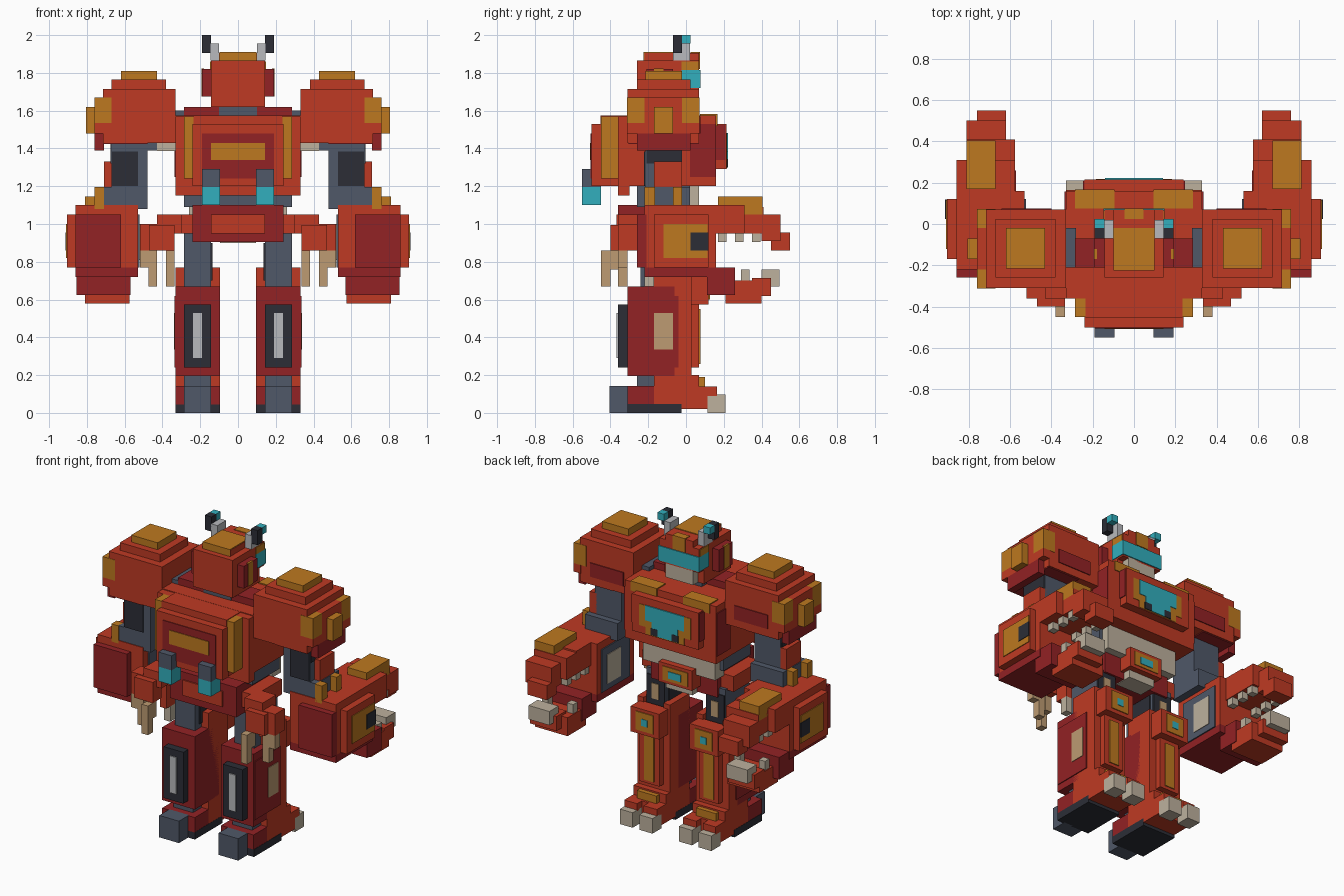
import bpy
import bmesh
from mathutils import Matrix, Vector

if "Cube" in bpy.data.objects:
    bpy.data.objects.remove(bpy.data.objects["Cube"])


def paint(name, red, green, blue):
    mat = bpy.data.materials.new(name)
    mat.use_nodes = True
    mat.diffuse_color = (red, green, blue, 1)
    mat.node_tree.nodes["Principled BSDF"].inputs["Base Color"].default_value = (red, green, blue, 1)
    return mat


ORANGE = paint("orange red", .52, .042, .017)
CRIMSON = paint("dark red", .29, .016, .018)
GOLD = paint("gold", .51, .19, .014)
SLATE = paint("slate", .08, .098, .14)
BLACK = paint("near black", .025, .027, .037)
CYAN = paint("cyan", .032, .43, .51)
BONE = paint("bone", .51, .44, .34)
TAN = paint("tan", .51, .33, .17)
SILVER = paint("silver", .48, .49, .51)


def block(name, mat, x, y, z):
    """Axis-aligned block; ranges are in hundredths of a unit."""
    low, high = (Vector(corner) / 100 for corner in zip(x, y, z))
    bm = bmesh.new()
    place = Matrix.Translation((low + high) / 2) @ Matrix.Diagonal((*(high - low), 1))
    bmesh.ops.create_cube(bm, size=1, matrix=place)
    mesh = bpy.data.meshes.new(name)
    bm.to_mesh(mesh)
    bm.free()
    mesh.materials.append(mat)
    bpy.context.collection.objects.link(bpy.data.objects.new(name, mesh))


def middle(name, mat, half, y, z):
    block(name, mat, (-half, half), y, z)


def pair(name, mat, x, y, z):
    block("left_" + name, mat, x, y, z)
    block("right_" + name, mat, (-x[1], -x[0]), y, z)


# Head
middle("head_block", ORANGE, 14.3, (-26, 7), (171, 186.5))
middle("head_lower_block", ORANGE, 14.3, (-26, 2), (162, 171))
middle("head_cap", ORANGE, 10, (-22, 7), (186, 190.5))
middle("head_cap_top_panel", GOLD, 9.8, (-22.4, -2), (186.5, 191))
middle("brow_crest", GOLD, 4.5, (2.5, 7.5), (182, 191))
pair("brow_side_panel", GOLD, (14, 14.8), (-2.5, 6.5), (181.5, 186))
middle("visor", CYAN, 14.8, (-2.5, 7.6), (172, 181.5))
middle("mouth_plate", BONE, 10, (1, 7), (162, 172))
pair("ear", CRIMSON, (14, 19), (-21, -7), (167.5, 182))
pair("ear_stripe", GOLD, (18, 19.4), (-17, -12), (167.5, 182.4))
pair("antenna_base", SILVER, (10, 14.5), (-7, 2), (186.5, 195.5))
pair("antenna_rear", BLACK, (14.3, 19), (-7, -2), (190.5, 200))
pair("antenna_front", CYAN, (14.3, 19), (-2, 2.4), (195.5, 200))

# Chest
middle("neck", SLATE, 10, (-21.5, -2), (150, 162.4))
middle("collar", CRIMSON, 28.5, (-21, -7), (150, 162))
middle("chest_core", ORANGE, 33, (-31, 16), (120, 157.5))
middle("chest_front", ORANGE, 24, (15, 21.5), (129, 153))
pair("collar_front", GOLD, (9.5, 28.5), (7.5, 16.6), (152, 158.2))
pair("chest_side_panel", CRIMSON, (32.5, 33.6), (2, 15.8), (125, 153))
pair("chest_front_side", CRIMSON, (23.5, 24.6), (16, 21), (134, 152.5))
middle("window_frame", GOLD, 18.5, (21, 21.8), (134, 148))
middle("window_lower_frame", GOLD, 14, (21, 21.8), (129.5, 134.5))
middle("window_upper", CYAN, 14, (21, 22.2), (138.5, 148.2))
middle("window_lower", CYAN, 9.5, (21, 22.2), (134, 139))
middle("window_tip", CYAN, 5, (21, 22.2), (130, 134.5))
pair("window_mark", BLACK, (5, 10), (21, 22.3), (130, 134.5))
pair("shoulder_joint", SLATE, (28, 50), (-21, -2), (139, 160))
pair("shoulder_joint_cover", BONE, (33, 43), (-21.4, -2), (138.6, 143.2))

# Backpack and thrusters
middle("backpack_base", ORANGE, 33, (-36, -30), (115, 157))
middle("backpack_frame", GOLD, 28.5, (-45, -35), (124, 157))
middle("backpack_frame_top", ORANGE, 23.5, (-45.2, -30), (120, 157.4))
middle("backpack_shell", ORANGE, 24, (-50, -44), (120, 153))
middle("backpack_panel", CRIMSON, 19, (-50.5, -49), (124, 148))
middle("backpack_emblem", GOLD, 14.3, (-50.9, -49), (134, 143))
pair("thruster", SLATE, (9.5, 19), (-55, -45), (119.5, 129))
pair("thruster_glow", CYAN, (9.5, 19), (-55, -45), (110, 119.5))

# Waist and pelvis
middle("waist", SLATE, 28.5, (-26, 2), (109, 121))
middle("belly_plate", BONE, 26, (-2, 7), (104, 120))
middle("pelvis", CRIMSON, 24, (-36, 2), (90.5, 110))
middle("pelvis_panel", ORANGE, 14.3, (-36.8, -35), (95, 105))
pair("hip_flank", ORANGE, (23, 33), (-30, -2), (95, 105))
middle("belt_buckle", ORANGE, 12, (2, 11), (95, 108))
middle("buckle_panel", GOLD, 9, (10, 11.5), (97, 106))
middle("buckle_gem", CYAN, 4.5, (10, 11.9), (99, 103.5))
middle("crotch_guard", BONE, 9.5, (-5, 7), (90, 100))

# Small clawed arms behind the hips
pair("claw_arm", ORANGE, (30, 43), (-36, -22), (95, 105))
pair("claw_wrist", ORANGE, (42, 52), (-36, -26), (86, 100))
pair("claw_hand", ORANGE, (33.5, 47), (-40, -31), (86, 99.5))
pair("claw_outer_finger", TAN, (43, 52), (-36, -31), (77, 86))
pair("claw_outer_tip", TAN, (43, 47.5), (-36, -31), (67, 77))
pair("claw_inner_finger", TAN, (33.5, 38), (-45, -36), (76, 86))
pair("claw_inner_tip", TAN, (33.5, 38), (-45, -40), (67, 81))
pair("claw_thumb", BONE, (33.5, 38), (-22, -17), (67, 77))
pair("claw_thumb_base", ORANGE, (33.5, 38), (-26, -17), (77, 95))

# Stepped shoulder pads
pair("shoulder_pad", ORANGE, (33, 71.5), (-31, 7), (143, 171.5))
pair("shoulder_step", ORANGE, (38, 67), (-26, 2.5), (171, 176.5))
pair("shoulder_cap", GOLD, (43, 62), (-21.5, -2), (176, 181))
pair("shoulder_outer_plate", ORANGE, (71, 76), (-22, -2), (148, 167))
pair("shoulder_outer_flap", CRIMSON, (71, 76), (-26, 2.5), (139, 148))
pair("shoulder_bottom", CRIMSON, (48, 71.3), (-30.5, 6.5), (142.4, 144))
pair("shoulder_front_patch", CRIMSON, (40, 64), (6, 7.6), (148, 157))
pair("shoulder_centre_rib", GOLD, (75, 80.5), (-17, -7), (148, 162))
for side, y in (("rear", (-31.2, -22)), ("front", (-2, 7.2))):
    pair("shoulder_" + side + "_rib", GOLD, (67, 76), y, (153.5, 167))
    pair("shoulder_" + side + "_rib_foot", ORANGE, (71, 76), y, (148, 153.5))

# Upper arms
pair("upper_arm", SLATE, (48, 67), (-21.5, -2), (115, 144))
pair("upper_arm_rear_panel", BLACK, (53, 66.8), (-22.2, -20), (120, 138.5))
pair("upper_arm_side_panel", BLACK, (66, 67.5), (-21, -2.5), (132, 143))
pair("upper_arm_guard", ORANGE, (66, 71), (-17, -2), (119, 133))
pair("elbow", SLATE, (48, 71.5), (-21.5, 2), (108, 119.5))
pair("elbow_rear_rib", GOLD, (71, 76), (-22, -16.5), (108, 119.5))
pair("elbow_front_rib", GOLD, (71, 76), (-7, -2), (108, 119.5))

# Beast-head forearms
pair("forearm_core", ORANGE, (53, 86), (-22, 16), (77, 110))
pair("forearm_underside", CRIMSON, (53, 86), (-22, 16), (72, 77.2))
pair("forearm_rear_plate", CRIMSON, (62, 86), (-26, -21), (77, 105))
pair("forearm_side_plate", ORANGE, (85, 90.5), (-17, 12), (77, 105))
pair("forearm_side_panel", GOLD, (90, 91), (-12, 11.5), (82, 100))
pair("forearm_eye", BLACK, (90, 91.4), (2.5, 11.8), (86, 95.5))
pair("forearm_inner_panel", SLATE, (52.2, 54), (-17, 12), (77, 105))
pair("forearm_inner_inset", BONE, (51.8, 54), (-7, 7), (81, 100))

# Jaws, teeth and crest
pair("upper_jaw", ORANGE, (57.5, 86), (15, 31), (95, 110))
pair("snout", ORANGE, (57.5, 81), (30, 41), (95, 109))
pair("snout_front", ORANGE, (62, 81), (40, 50), (91, 105))
pair("snout_tip", ORANGE, (62, 76), (45, 55), (86, 95.5))
pair("crest", GOLD, (67, 81), (17, 40.5), (105, 114.5))
pair("lower_jaw_base", CRIMSON, (57, 85.5), (11, 26), (62.5, 77))
pair("lower_jaw", ORANGE, (57.5, 81), (21, 40), (58, 70))
pair("lower_jaw_chin", ORANGE, (62, 81), (35, 45), (62, 71.5))
for index, y in enumerate((17, 26, 35)):
    pair("upper_outer_tooth_%d" % index, BONE, (76, 80.5), (y, y + 4.5), (90.5, 96))
    pair("upper_inner_tooth_%d" % index, BONE, (58, 62.5), (y, y + 4.5), (90.5, 96))
for index, y in enumerate((20, 29)):
    pair("lower_outer_tooth_%d" % index, BONE, (76, 80.5), (y, y + 4.5), (69, 76))
    pair("lower_inner_tooth_%d" % index, BONE, (58, 62.5), (y, y + 4.5), (69, 76))
pair("lower_fang", BONE, (64, 79), (40, 49.5), (67, 76))

# Legs
pair("thigh", SLATE, (14.3, 28.5), (-24, 0), (66, 96))
pair("thigh_inner_panel", BLACK, (13.6, 15), (-20, -2), (70, 90))
pair("thigh_front_panel", BLACK, (15, 28), (-1, .7), (70, 92))
pair("thigh_front_inset", TAN, (19, 24), (0, 1.2), (77, 87))
pair("shin_rear", CRIMSON, (9.5, 33), (-31, -6), (19.5, 67))
pair("shin_front", ORANGE, (9.5, 33), (-17, 3), (19, 66.8))
pair("shin_side_cover", CRIMSON, (32.5, 33.6), (-30.5, -4), (24, 62))
pair("shin_side_inset", TAN, (33, 34), (-17, -7), (33.5, 53))
pair("shin_front_plate", ORANGE, (14.3, 28.5), (2, 7), (24, 58))
pair("shin_front_stripe", GOLD, (18, 25), (6, 7.6), (26, 55))
pair("calf_vent", BLACK, (14.3, 28.5), (-36, -30), (24, 57.5))
pair("calf_vent_slot", SILVER, (19, 23.8), (-36.7, -35), (29, 53))
pair("knee_outer_post", ORANGE, (28.5, 33), (-17, 3), (66, 77))
pair("knee_inner_post", ORANGE, (9.5, 14.3), (-17, 3), (66, 77))
pair("knee_cap", ORANGE, (11, 31.5), (2, 12), (57.5, 74))
pair("knee_panel", GOLD, (15, 27.5), (11, 12.6), (60, 72))
pair("knee_gem", CYAN, (19, 23.5), (11, 12.9), (63.5, 68))

# Feet
pair("ankle_rear", SLATE, (14.3, 28.5), (-26, -17), (13, 20))
pair("ankle", ORANGE, (9.5, 33), (-17, 7), (13, 20))
pair("ankle_front_trim", GOLD, (14.3, 28.5), (6, 10), (13, 19))
pair("foot_rear", CRIMSON, (9.5, 33), (-31, -17), (4.5, 14.3))
pair("foot", ORANGE, (9.5, 33), (-17, 11.5), (2, 14))
pair("sole", BLACK, (9.4, 33.2), (-31, -2.5), (0, 4.8))
pair("heel", SLATE, (14.3, 28.5), (-40.5, -30), (0, 14.3))
for side, x in (("inner", (9.5, 19)), ("outer", (23.8, 33))):
    pair(side + "_toe", ORANGE, x, (10, 16.5), (9, 14))
    pair(side + "_toe_claw", BONE, x, (11.5, 21), (0, 9.8))
